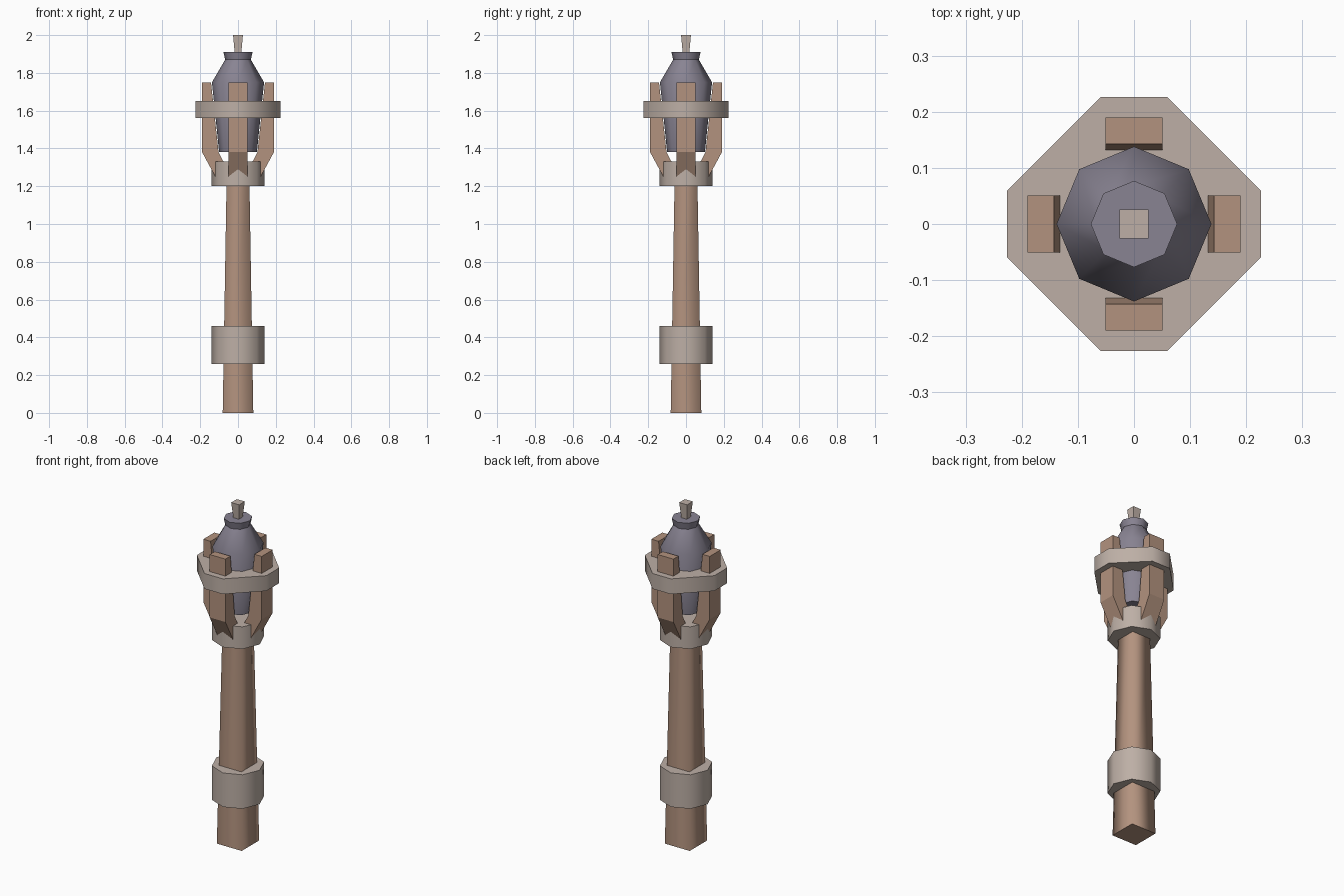
import bpy, bmesh
from math import pi, cos, sin, sqrt
from mathutils import Matrix

cube = bpy.data.objects.get("Cube")
if cube:
    bpy.data.objects.remove(cube, do_unlink=True)


def material(name, rgb):
    m = bpy.data.materials.new(name)
    m.use_nodes = True
    m.diffuse_color = (*rgb, 1)
    m.node_tree.nodes["Principled BSDF"].inputs["Base Color"].default_value = (*rgb, 1)
    return m


WOOD = material("brown wood", (0.45, 0.29, 0.21))
STONE = material("pale grey", (0.51, 0.43, 0.38))
GLASS = material("violet grey", (0.25, 0.23, 0.29))


def finish(bm, name, mat):
    bmesh.ops.recalc_face_normals(bm, faces=bm.faces)
    mesh = bpy.data.meshes.new(name)
    bm.to_mesh(mesh)
    bm.free()
    mesh.materials.append(mat)
    obj = bpy.data.objects.new(name, mesh)
    bpy.context.collection.objects.link(obj)
    return obj


def loft(name, outline, profile, mat, sharp=(), smooth=True):
    """Stack scaled copies of a unit outline along (radius, z) steps."""
    bm = bmesh.new()
    rings = [[bm.verts.new((x * r, y * r, z)) for x, y in outline] for r, z in profile]
    n = len(outline)
    for a, b in zip(rings, rings[1:]):
        for i in range(n):
            j = (i + 1) % n
            bm.faces.new((a[i], a[j], b[j], b[i])).smooth = smooth
    bm.faces.new(rings[0][::-1])
    bm.faces.new(rings[-1])
    for k in {0, len(rings) - 1, *sharp}:
        for i in range(n):
            bm.edges.get((rings[k][i], rings[k][(i + 1) % n])).smooth = False
    return finish(bm, name, mat)


octagon = [(cos(i * pi / 4), sin(i * pi / 4)) for i in range(8)]
square = [(sqrt(2) * cos(pi / 4 + i * pi / 2), sqrt(2) * sin(pi / 4 + i * pi / 2)) for i in range(4)]
# Square with wide corner cuts
c = 0.265
cut_square = [(1, -c), (1, c), (c, 1), (-c, 1), (-1, c), (-1, -c), (-c, -1), (c, -1)]

# Handle and its collars
loft("shaft", square, [(0.081, 0), (0.06, 1.25)], WOOD)
loft("lower_collar", octagon, [(0.141, 0.26), (0.141, 0.46)], STONE)
loft("upper_collar", octagon, [(0.141, 1.2), (0.141, 1.33)], STONE)

# Head: vessel, tip and surrounding band
loft("vessel", octagon,
     [(0.1, 1.38), (0.138, 1.75), (0.068, 1.87), (0.077, 1.91)], GLASS, sharp=(2,))
loft("tip", square, [(0.018, 1.91), (0.026, 2.0)], STONE, smooth=False)
loft("band", cut_square, [(0.226, 1.56), (0.226, 1.65)], STONE)

# Four prongs: bent side profile extruded across its width
prong_profile = [(0.19, 1.75), (0.19, 1.38), (0.103, 1.22),
                 (0.03, 1.24), (0.103, 1.38), (0.143, 1.75)]
for i, side in enumerate(("left", "back", "right", "front")):
    bm = bmesh.new()
    face = bm.faces.new([bm.verts.new((x, -0.051, z)) for x, z in prong_profile])
    new = bmesh.ops.extrude_face_region(bm, geom=[face])["geom"]
    bmesh.ops.translate(bm, vec=(0, 0.102, 0),
                        verts=[v for v in new if isinstance(v, bmesh.types.BMVert)])
    bmesh.ops.transform(bm, matrix=Matrix.Rotation(i * pi / 2, 4, "Z"), verts=bm.verts)
    finish(bm, side + "_prong", WOOD)
